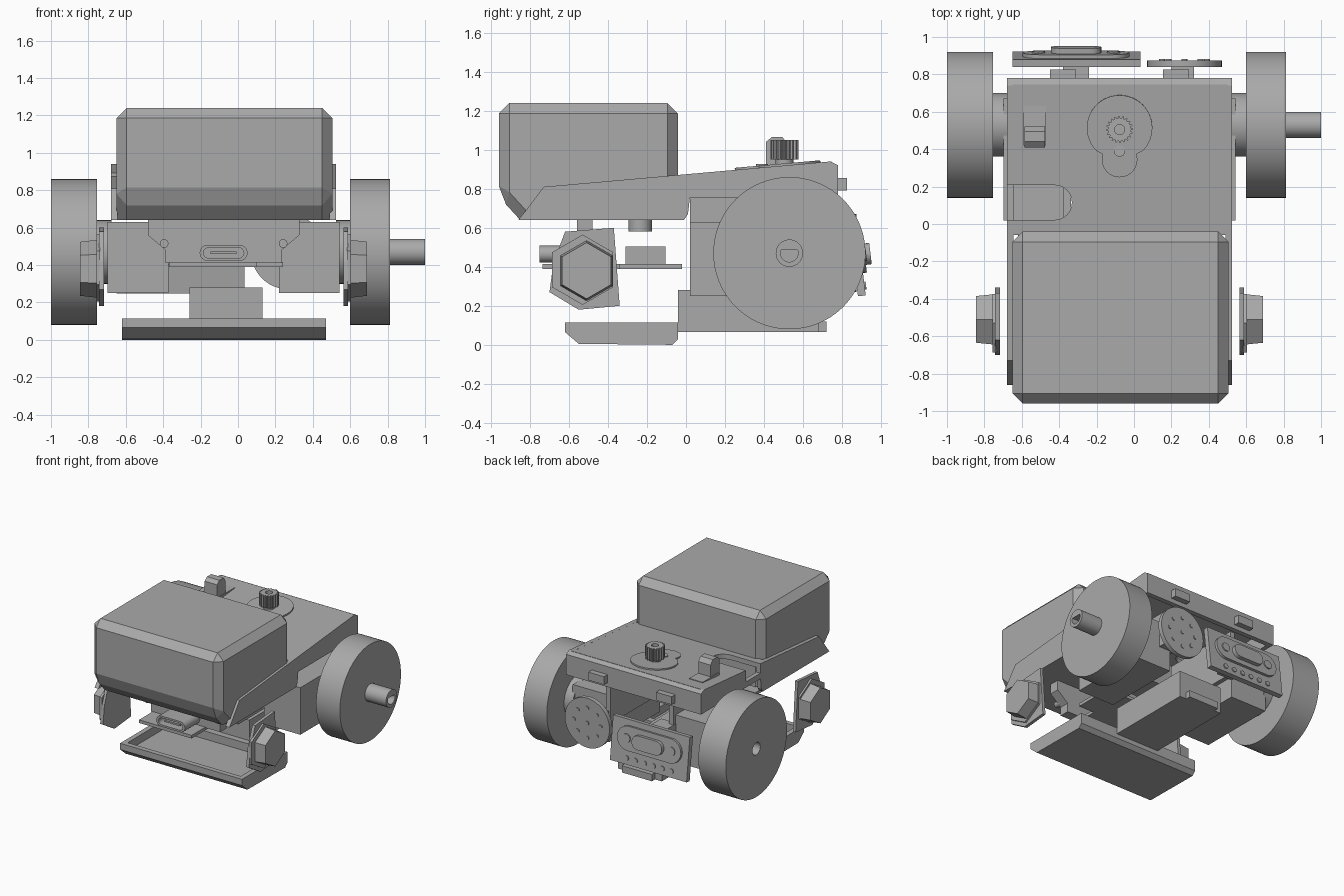
import bpy, bmesh
from math import pi, sin, cos, atan2
from mathutils import Matrix, Vector

if "Cube" in bpy.data.objects:
    bpy.data.objects.remove(bpy.data.objects["Cube"])

grey = bpy.data.materials.new("plain grey")
grey.use_nodes = True
COLOUR = (0.4, 0.4, 0.4, 1)
grey.diffuse_color = COLOUR
grey.node_tree.nodes["Principled BSDF"].inputs["Base Color"].default_value = COLOUR

MID = -0.077            # mirror plane of the chassis
WHEEL_Y, WHEEL_Z = 0.53, 0.47


def finish(name, bm, smooth=False):
    bmesh.ops.recalc_face_normals(bm, faces=bm.faces)
    mesh = bpy.data.meshes.new(name)
    bm.to_mesh(mesh)
    bm.free()
    obj = bpy.data.objects.new(name, mesh)
    bpy.context.collection.objects.link(obj)
    mesh.materials.append(grey)
    if smooth:
        bpy.ops.object.select_all(action="DESELECT")
        obj.select_set(True)
        bpy.context.view_layer.objects.active = obj
        bpy.ops.object.shade_smooth_by_angle(angle=0.6)
    return obj


def prism(name, pts, axis, a, b, smooth=False, bevel=0, scale=1.0):
    """Extrude a flat outline along an axis; outline is (y,z), (x,z) or (x,y)."""
    def put(p, h):
        return {"x": (h, *p), "y": (p[0], h, p[1]), "z": (*p, h)}[axis]
    bm = bmesh.new()
    mid = sum((Vector(p) for p in pts), Vector((0, 0))) / len(pts)
    end = [mid + (Vector(p) - mid) * scale for p in pts]
    low = [bm.verts.new(put(p, a)) for p in pts]
    high = [bm.verts.new(put(p, b)) for p in end]
    bm.faces.new(low)
    bm.faces.new(high)
    for i in range(len(pts)):
        j = (i + 1) % len(pts)
        bm.faces.new((low[i], low[j], high[j], high[i]))
    if bevel:
        edges = [e for e in bm.edges if max(v.co.z for v in e.verts) > 0.7]
        bmesh.ops.bevel(bm, geom=edges, offset=bevel, segments=1,
                        affect="EDGES", clamp_overlap=True)
    return finish(name, bm, smooth)


def rect(x0, x1, y0, y1):
    return [(x0, y0), (x1, y0), (x1, y1), (x0, y1)]


def ring(x, y, r, n=48, turn=0.0):
    return [(x + r * cos(2 * pi * i / n + turn), y + r * sin(2 * pi * i / n + turn))
            for i in range(n)]


def stadium(x, y, half, r):
    arc = [pi * i / 12 - pi / 2 for i in range(13)]
    return ([(x + half + r * cos(t), y + r * sin(t)) for t in arc] +
            [(x - half - r * cos(t), y - r * sin(t)) for t in arc])


def box(name, x0, x1, y0, y1, z0, z1):
    return prism(name, rect(x0, x1, y0, y1), "z", z0, z1)


def cut(target, cutter):
    mod = target.modifiers.new("cut", "BOOLEAN")
    mod.operation, mod.object, mod.solver = "DIFFERENCE", cutter, "EXACT"
    cutter.hide_render = True
    cutter.hide_set(True)


def tilt(obj, angle, pivot):
    p = Vector(pivot)
    obj.matrix_world = (Matrix.Translation(p) @ Matrix.Rotation(angle, 4, "X")
                        @ Matrix.Translation(-p))


# Head block with chamfered edges
prism("head", [(-0.96, 0.76), (-0.85, 0.64), (-0.04, 0.64), (-0.04, 1.24), (-0.96, 1.24)],
      "x", -0.65, 0.505, bevel=0.055)

# Sloping lid: side walls, top skin and rear wall
side = [(-0.86, 0.64), (-0.01, 0.64), (0.01, 0.67), (0.02, 0.755), (0.78, 0.755),
        (0.78, 0.92), (0.74, 0.94), (-0.73, 0.81), (-0.82, 0.69)]
wall_r = prism("lid_wall_right", side, "x", -0.68, -0.645)
prism("lid_wall_left", side, "x", 0.49, 0.525)
skin = prism("lid_top", [(-0.06, 0.83), (0.745, 0.9), (0.745, 0.94), (-0.06, 0.869)],
             "x", -0.65, 0.5)
prism("lid_rear", [(0.74, 0.755), (0.78, 0.755), (0.78, 0.92), (0.74, 0.94)], "x", -0.65, 0.5)
for name, x in (("clip_right", -0.38), ("clip_left", 0.225)):
    box(name, x - 0.07, x + 0.07, 0.76, 0.825, 0.79, 0.855)

# Cable notch through the lid
slot = prism("notch_cutter", stadium(-0.62, 0.115, 0.195, 0.093), "z", 0.8, 1.1)
cut(skin, slot)
cut(wall_r, slot)

# Keyhole shaped cover with ribbed knob and screw
R, r = 0.175, 0.095
big = [p for p in ring(MID, 0.515, R, 64) if p[1] > 0.385]
small = [p for p in ring(MID, 0.345, r, 40) if p[1] < 0.385]
outline = sorted(big + small, key=lambda p: atan2(p[1] - 0.43, p[0] - MID))
cover = prism("knob_cover", outline, "z", -0.008, 0.012)
cover.matrix_world = (Matrix.Translation((0, 0.45, 0.913)) @ Matrix.Rotation(0.088, 4, "X")
                      @ Matrix.Translation((0, -0.45, 0)))
teeth = 20
gear = [(MID + q * cos(pi * i / (2 * teeth)), 0.505 + q * sin(pi * i / (2 * teeth)))
        for i in range(4 * teeth) for q in [0.072 if i % 4 < 2 else 0.06]]
knob = prism("knob", gear, "z", 0.95, 1.05)
cut(knob, prism("knob_cutter", ring(MID, 0.505, 0.027), "z", 1.01, 1.1))
prism("knob_stem", ring(MID, 0.505, 0.045), "z", 0.9, 0.96, True)
prism("cover_screw", ring(MID, 0.39, 0.03), "z", 0.9, 0.928, True)

# Rocker switch on the lid
box("switch_frame", -0.59, -0.47, 0.42, 0.63, 0.9, 0.935)
prism("switch_lever", [(0.41, 0.9), (0.52, 0.9), (0.52, 1.03), (0.495, 1.065),
                       (0.44, 1.065), (0.41, 1.04)], "x", -0.585, -0.475)

# Drive motors and chassis rails
for word, s in (("right", -1), ("left", 1)):
    def span(a, b):
        return sorted((MID + s * a, MID + s * b))
    box("motor_" + word, *span(0.295, 0.62), 0.02, 0.67, 0.25, 0.63)
    box("chassis_rail_" + word, *span(0.26, 0.3), 0.02, 0.7, 0.42, 0.78)
    a, b = span(0.6, 0.68)
    prism("axle_" + word, ring(WHEEL_Y, WHEEL_Z, 0.17), "x", a, b, True)

    # Side sensor plate and hexagonal eye
    plate = [(-0.62, 0.58), (-0.37, 0.6), (-0.34, 0.2), (-0.55, 0.18), (-0.7, 0.27), (-0.68, 0.42)]
    prism("sensor_plate_" + word, plate, "x", MID + s * 0.64, MID + s * 0.665)
    prism("hex_base_" + word, ring(-0.53, 0.385, 0.18, 6, pi / 6), "x",
          MID + s * 0.66, MID + s * 0.68)
    prism("hex_eye_" + word, ring(-0.51, 0.38, 0.155, 6, pi / 6), "x",
          MID + s * 0.675, MID + s * 0.767, scale=0.93)

# Wheels, the left one with a hollow shaft
wheel = prism("wheel_right", ring(WHEEL_Y, WHEEL_Z, 0.39, 96), "x", -1.0, -0.755, True)
cut(wheel, prism("wheel_hole_cutter", ring(WHEEL_Y, WHEEL_Z, 0.05, 24), "x", -1.1, -0.9))
prism("wheel_left", ring(WHEEL_Y, WHEEL_Z, 0.39, 96), "x", 0.6, 0.812, True)
shaft = prism("shaft", ring(WHEEL_Y, WHEEL_Z, 0.07, 32), "x", 0.8, 1.0, True)
d_shape = [p for p in ring(WHEEL_Y, WHEEL_Z, 0.045, 32) if p[1] < WHEEL_Z + 0.02]
cut(shaft, prism("shaft_cutter", d_shape, "x", 0.85, 1.1))

# Battery box and front skid tray
box("battery_box", -0.26, 0.13, -0.04, 0.68, 0.065, 0.28)
box("battery_lip", -0.2, 0.07, 0.68, 0.72, 0.065, 0.12)
tray = prism("skid_tray", [(-0.62, 0.115), (-0.62, 0.065), (-0.55, 0.005), (-0.07, 0),
                           (-0.04, 0.03), (-0.04, 0.115)], "x", -0.62, 0.47)
cut(tray, box("tray_cutter", -0.58, 0.43, -0.58, -0.09, 0.05, 0.2))

# Circuit board, connector, pin header and hanging mount
box("circuit_board", -0.37, 0.1, -0.735, -0.02, 0.39, 0.415)
box("board_wing", 0.1, 0.24, -0.34, -0.02, 0.39, 0.415)
port = prism("port", stadium(MID, 0.465, 0.085, 0.043), "y", -0.75, -0.56, True)
cut(port, prism("port_cutter", stadium(MID, 0.465, 0.08, 0.028), "y", -0.8, -0.62))
box("port_tongue", MID - 0.07, MID + 0.07, -0.73, -0.6, 0.458, 0.472)
box("pin_header", -0.2, 0.05, -0.31, -0.105, 0.41, 0.505)
prism("head_stem", ring(MID, -0.235, 0.06), "z", 0.58, 0.65, True)
mount = [(MID - 0.405, 0.65), (MID - 0.405, 0.56), (MID - 0.31, 0.48), (MID - 0.31, 0.41),
         (MID + 0.31, 0.41), (MID + 0.31, 0.48), (MID + 0.405, 0.56), (MID + 0.405, 0.65)]
prism("board_mount", mount, "y", -0.56, -0.48)
for word, s in (("right", -1), ("left", 1)):
    prism("mount_screw_" + word, ring(MID + s * 0.318, 0.515, 0.023, 24), "y", -0.6, -0.54, True)

# Rear sensor board, leaning outwards at the foot
cx, cz = -0.31, 0.43
pivot = (cx, 0.88, cz)
rear = [prism("rear_board", rect(-0.65, 0.035, 0.25, 0.6), "y", 0.86, 0.9),
        prism("rear_window_rim", stadium(cx, 0.46, 0.19, 0.095), "y", 0.89, 0.92, True),
        prism("rear_window", stadium(cx, 0.46, 0.08, 0.055), "y", 0.91, 0.95, True)]
for i, x in enumerate((-0.2, 0.2)):
    rear.append(prism(f"rear_emitter_{i}", ring(cx + x, 0.46, 0.035, 24), "y", 0.91, 0.928, True))
for i in range(6):
    rear.append(prism(f"rear_pad_{i}", ring(cx - 0.2 + i * 0.08, 0.3, 0.02, 16), "y", 0.89, 0.908))
for part in rear:
    tilt(part, 0.12, pivot)
box("rear_board_bracket", -0.38, -0.24, 0.66, 0.87, 0.4, 0.56)

# Perforated sounder disc
sx, sz = 0.27, 0.47
prism("sounder_disc", ring(sx, sz, 0.2), "y", 0.84, 0.875, True)
for i, (x, z) in enumerate([(sx, sz)] + ring(sx, sz, 0.12, 8)):
    prism(f"sounder_dot_{i}", ring(x, z, 0.016, 12), "y", 0.87, 0.882)
box("sounder_bracket", 0.2, 0.32, 0.65, 0.85, 0.42, 0.52)
